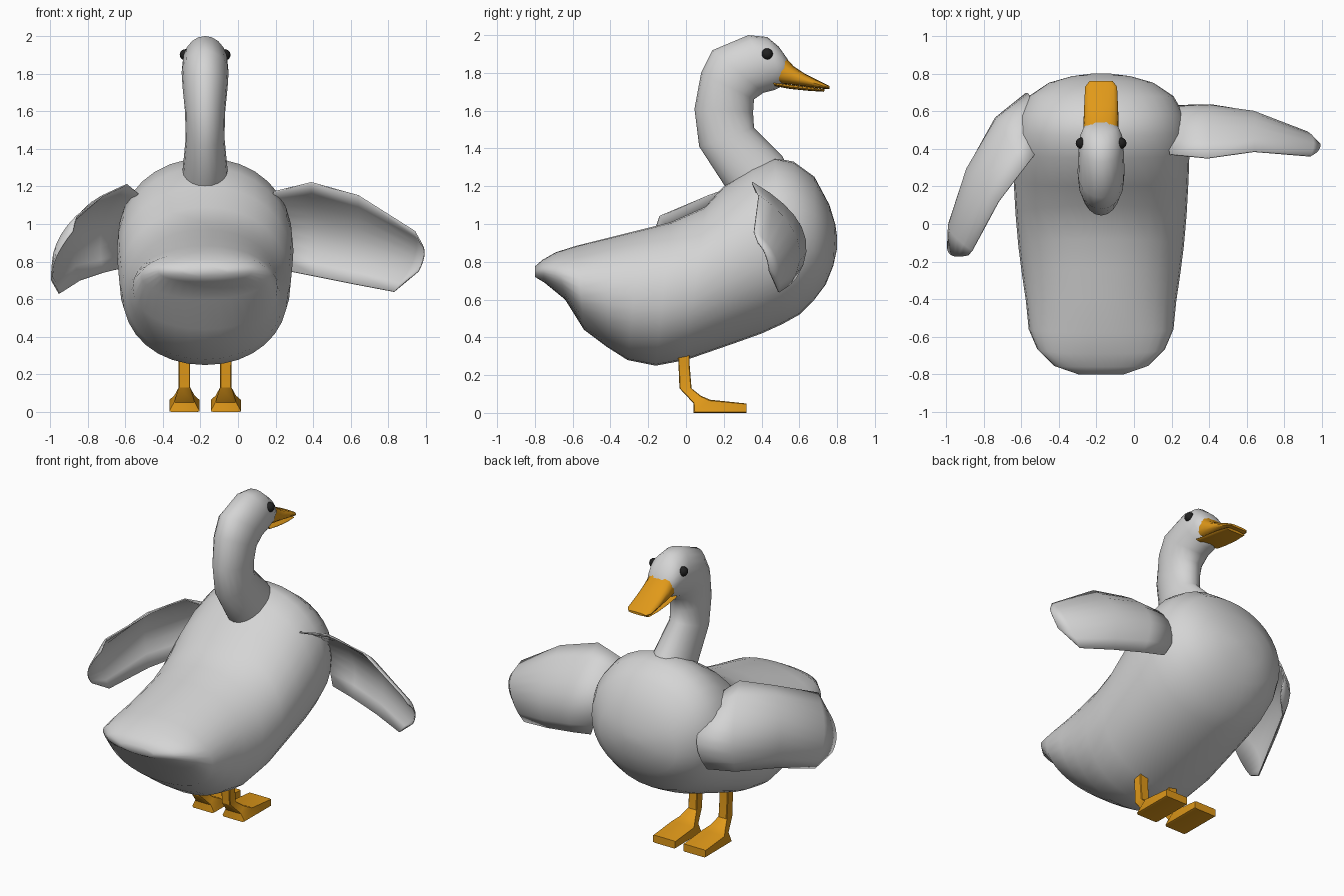
import bpy, bmesh, math
from mathutils import Vector

CX = -0.175  # centre line of the body


def material(name, rgb):
    m = bpy.data.materials.new(name)
    m.diffuse_color = (*rgb, 1)
    return m


WHITE = material("feather white", (0.66, 0.66, 0.66))
ORANGE = material("beak orange", (0.75, 0.32, 0.01))
BLACK = material("eye black", (0.015, 0.015, 0.015))


def finish(name, bm, mat, angle=40):
    bmesh.ops.recalc_face_normals(bm, faces=bm.faces)
    me = bpy.data.meshes.new(name)
    bm.to_mesh(me)
    bm.free()
    me.materials.append(mat)
    me.shade_smooth()
    me.set_sharp_from_angle(angle=math.radians(angle))
    ob = bpy.data.objects.new(name, me)
    bpy.context.collection.objects.link(ob)
    return ob


def loft(name, rings, mat, x=CX, n=24, e=2.0, angle=40):
    """Skin superellipse rings, each (y1, z1, y2, z2, half width)."""
    bm = bmesh.new()
    loops = []
    for y1, z1, y2, z2, hw in rings:
        a, b = Vector((x, y1, z1)), Vector((x, y2, z2))
        loop = []
        for i in range(n):
            t = math.tau * (i + 0.5 * (n == 8)) / n
            c, s = [math.copysign(abs(v) ** (2 / e), v) for v in (math.cos(t), math.sin(t))]
            loop.append(bm.verts.new((a + b) / 2 + (a - b) / 2 * s + Vector((hw * c, 0, 0))))
        loops.append(loop)
    for p, q in zip(loops, loops[1:]):
        for i in range(n):
            j = (i + 1) % n
            bm.faces.new((p[i], p[j], q[j], q[i]))
    bm.faces.new(loops[0])
    bm.faces.new(loops[-1])
    return finish(name, bm, mat, angle)


# Body, from the flat tail to the round breast
loft("body", [
    (-.80, .775, -.80, .72, .12), (-.76, .81, -.75, .69, .25),
    (-.69, .85, -.64, .60, .34), (-.58, .885, -.54, .44, .385),
    (-.40, .93, -.42, .35, .40), (-.24, .97, -.31, .28, .42),
    (-.08, 1.01, -.16, .25, .44), (.10, 1.09, 0, .28, .455),
    (.20, 1.2, .26, .37, .465), (.35, 1.3, .40, .42, .47),
    (.47, 1.35, .51, .47, .465), (.57, 1.33, .60, .52, .44),
    (.68, 1.25, .68, .60, .385), (.76, 1.1, .74, .68, .28),
    (.79, 1.0, .78, .78, .16), (.80, .93, .80, .87, .05)], WHITE, n=32, e=2.1, angle=60)

# Neck and head
loft("neck_and_head", [
    (.28, 1.10, .55, 1.28, .12), (.20, 1.21, .51, 1.36, .12),
    (.07, 1.41, .36, 1.51, .103), (.045, 1.61, .355, 1.59, .107),
    (.08, 1.80, .36, 1.66, .12), (.14, 1.92, .41, 1.695, .125),
    (.33, 2.0, .47, 1.71, .12), (.43, 1.99, .51, 1.73, .112),
    (.49, 1.94, .54, 1.76, .092), (.54, 1.87, .555, 1.80, .05)], WHITE, n=20, angle=70)

# Beak halves
loft("upper_beak", [
    (.525, 1.885, .46, 1.745, .092), (.57, 1.835, .54, 1.74, .093),
    (.63, 1.795, .62, 1.73, .09), (.73, 1.745, .73, 1.715, .085),
    (.76, 1.73, .76, 1.715, .062)], ORANGE, n=16, e=2.6)
loft("lower_beak", [
    (.46, 1.75, .47, 1.73, .085), (.55, 1.738, .55, 1.715, .085),
    (.65, 1.726, .65, 1.705, .082), (.735, 1.713, .73, 1.70, .07)], ORANGE, n=16, e=2.6)

# Eyes and legs, one on each side
for side, s in (("left", -1), ("right", 1)):
    bm = bmesh.new()
    bmesh.ops.create_uvsphere(bm, u_segments=16, v_segments=10, radius=0.03)
    bmesh.ops.translate(bm, verts=bm.verts, vec=(CX + s * .105, .43, 1.9))
    finish(side + "_eye", bm, BLACK, 60)
    loft(side + "_leg", [
        (.02, .36, -.045, .36, .034), (.02, .25, -.04, .25, .031),
        (.03, .13, -.035, .13, .031), (.08, .09, .04, .05, .055),
        (.13, .07, .04, 0, .081), (.32, .05, .32, 0, .081)],
        ORANGE, x=CX + s * .11, n=8, e=12, angle=35)


def wing(name, stations, cuts=8):
    """Curved sheet; every station is an arc through top, middle and bottom."""
    bm = bmesh.new()
    rows = []
    for st in stations:
        a, m, b = [Vector(p) for p in st]
        k = 2 * m - (a + b) / 2
        rows.append([bm.verts.new(a * (1 - t) ** 2 + k * 2 * t * (1 - t) + b * t * t)
                     for t in [i / cuts for i in range(cuts + 1)]])
    for p, q in zip(rows, rows[1:]):
        for i in range(cuts):
            bm.faces.new((p[i], p[i + 1], q[i + 1], q[i]))
    ob = finish(name, bm, WHITE, 50)
    mod = ob.modifiers.new("thickness", 'SOLIDIFY')
    mod.thickness = 0.008
    mod.offset = 0


# Right wing spread sideways, left wing swept back
wing("right_wing", [
    ((.19, .37, 1.17), (.18, .60, 1.0), (.27, .60, .75)),
    ((.39, .35, 1.22), (.40, .61, .98), (.42, .585, .72)),
    ((.64, .385, 1.15), (.64, .585, .92), (.62, .55, .68)),
    ((.94, .36, .96), (.94, .475, .82), (.83, .49, .64)),
    ((.97, .38, .90), (.99, .42, .84), (.96, .44, .75))])
wing("left_wing", [
    ((-.52, .38, 1.15), (-.55, .67, 1.0), (-.60, .64, .77)),
    ((-.59, .29, 1.21), (-.72, .54, 1.0), (-.72, .52, .74)),
    ((-.72, .12, 1.15), (-.88, .28, .97), (-.84, .27, .70)),
    ((-.86, -.14, 1.04), (-.98, -.03, .84), (-.95, .02, .63)),
    ((-.88, -.165, .96), (-.97, -.165, .82), (-.99, -.10, .70))])
